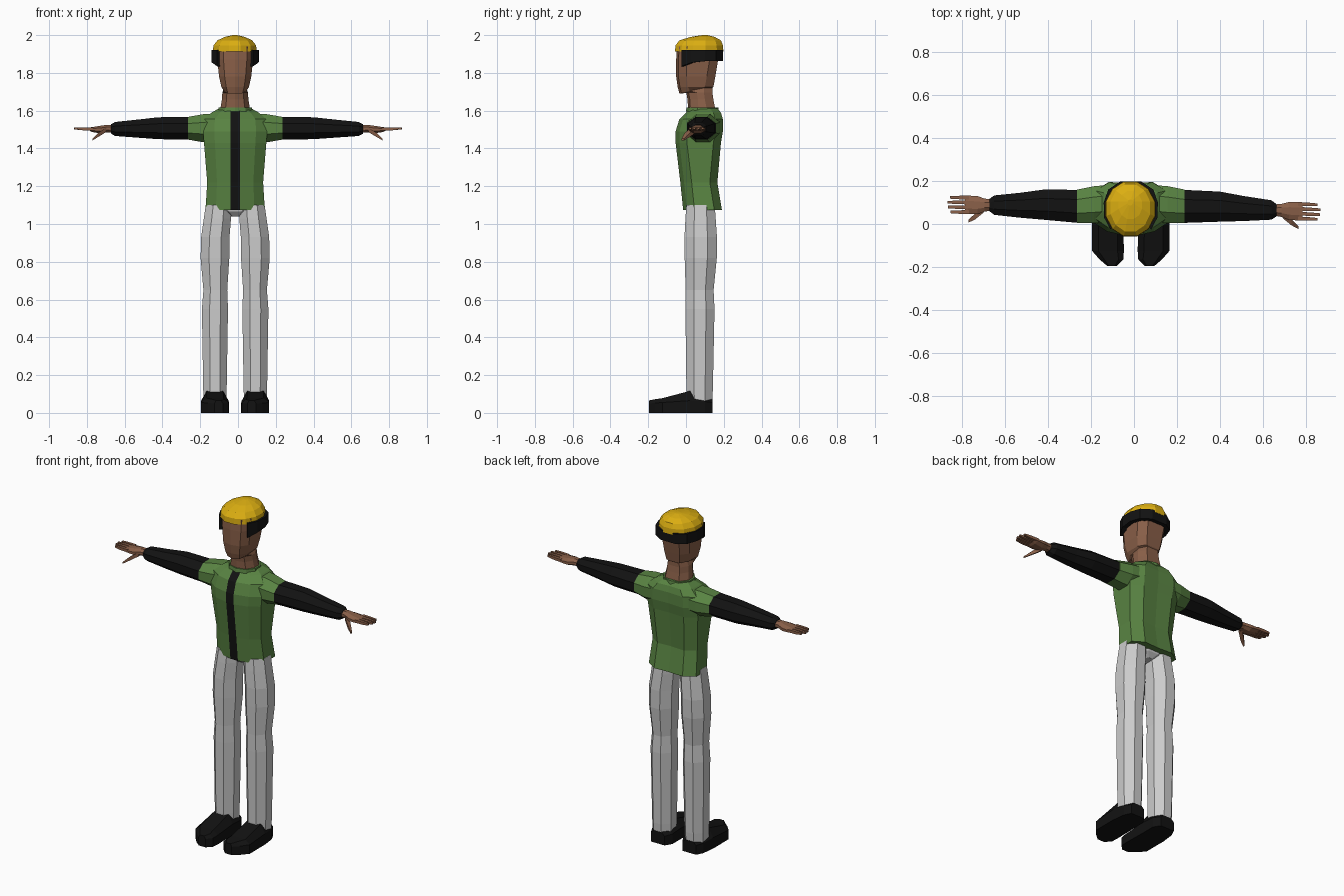
import bpy, bmesh, math
from mathutils import Vector

CX = -0.015  # symmetry line of the body


def mat(name, r, g, b):
    m = bpy.data.materials.new(name)
    m.diffuse_color = (r, g, b, 1)
    return m


GREEN = mat("green_cloth", 0.10, 0.23, 0.055)
BLACK = mat("black_cloth", 0.006, 0.006, 0.006)
SKIN = mat("skin", 0.25, 0.115, 0.065)
YELLOW = mat("yellow_cap", 0.72, 0.43, 0.006)


def loft(name, rings, mats=(), black_cols=()):
    """Skin a list of equal-length point rings and close both ends."""
    bm = bmesh.new()
    vs = [[bm.verts.new(p) for p in r] for r in rings]
    n = len(rings[0])
    for a, b in zip(vs, vs[1:]):
        for i in range(n):
            j = (i + 1) % n
            f = bm.faces.new((a[i], a[j], b[j], b[i]))
            f.material_index = 1 if i in black_cols else 0
    bm.faces.new(vs[0])
    bm.faces.new(vs[-1])
    bmesh.ops.recalc_face_normals(bm, faces=bm.faces)
    me = bpy.data.meshes.new(name)
    bm.to_mesh(me)
    bm.free()
    for m in mats:
        me.materials.append(m)
    ob = bpy.data.objects.new(name, me)
    bpy.context.collection.objects.link(ob)
    return ob


def oval(n, ru, rv):
    """Flat-sided oval whose flats touch the given radii."""
    k = 1 / math.cos(math.pi / n)
    return [(ru * k * math.cos((i + .5) * 2 * math.pi / n),
             rv * k * math.sin((i + .5) * 2 * math.pi / n)) for i in range(n)]


def zring(n, x, y, z, rx, ry):
    return [(x + u, y + v, z) for u, v in oval(n, rx, ry)]


def mirrored(half, z):
    """Full ring from right-hand half points (x offset, y)."""
    left = [(-x, y) for x, y in reversed(half) if x > 0]
    return [(CX + x, y, z) for x, y in half + left]


# Jacket body with a dark front stripe: z, half width, front y, back y
torso = []
for z, w, f, b in [(1.075, .157, -.015, .19), (1.22, .148, -.03, .166), (1.43, .165, -.055, .185),
                   (1.49, .17, -.055, .195), (1.555, .165, -.035, .195),
                   (1.59, .125, .0, .185), (1.612, .085, .02, .165)]:
    torso.append(mirrored([(.025, f), (w * .65, f + .02), (w, f + .06), (w, b - .04),
                           (w * .6, b), (0, b - .005)], z))
loft("jacket_body", torso, (GREEN, BLACK), (10,))
loft("collar", [zring(10, CX, .087, 1.595, .09, .083), zring(10, CX, .087, 1.618, .088, .08)], (GREEN,))

# Head and neck: z, half width, front y, back y
head = []
for z, w, f, b in [(1.59, .082, .012, .158), (1.66, .07, .008, .145), (1.695, .068, .002, .14),
                   (1.69, .06, -.035, .14), (1.725, .073, -.044, .145), (1.78, .085, -.052, .155),
                   (1.87, .095, -.052, .17), (1.94, .098, -.048, .175)]:
    r = mirrored([(0, f), (w * .65, f + .012), (w, f + .055), (w, b - .045), (w * .6, b)], z)
    if z == 1.69:  # keep the jaw corners above the chin
        r = [(x, y, z + min(.03, max(0, y + .03) * .3)) for x, y, z in r]
    head.append(r)
loft("head", head, (SKIN,))

# Hair band wrapping the sides and back
path = [(.095, -.025, 1.835), (.124, .03, 1.855), (.126, .1, 1.862), (.105, .16, 1.862), (.05, .197, 1.862)]
path = path + [(-x, y, z) for x, y, z in reversed(path)]
band = []
for x, y, z in path:
    ix, iy = x * .8, .08 + (y - .08) * .8
    band.append([(CX + x, y, z), (CX + x, y, 1.922), (CX + ix, iy, 1.922), (CX + ix, iy, z)])
loft("hair_band", band, (BLACK,))

# Cap: z, centre y, half width, half length
loft("cap", [zring(12, CX - .002, cy, z, rx, ry) for z, cy, rx, ry in
             [(1.912, .07, .116, .128), (1.945, .07, .113, .126), (1.972, .075, .092, .11),
              (1.99, .088, .055, .065), (2.0, .1, .012, .014)]], (YELLOW,))

# Pelvis between the legs
loft("pelvis", [zring(8, CX, .08, z, rx, ry) for z, rx, ry in
                [(1.04, .025, .04), (1.065, .08, .065), (1.12, .145, .08)]])

for s, side in ((-1, "right"), (1, "left")):
    # Trouser leg: z, centre offset, half width, centre y, half depth
    loft(side + "_trouser_leg", [zring(8, CX + s * c, y, z, rx, ry) for z, c, rx, y, ry in
         [(.06, .107, .06, .072, .066), (.12, .107, .062, .072, .07), (.55, .107, .069, .074, .077),
          (.65, .105, .063, .072, .074), (.82, .107, .076, .078, .085), (.93, .105, .075, .078, .086),
          (1.03, .094, .072, .077, .08), (1.10, .088, .068, .077, .075)]])

    # Shoe: y, inner x, outer x, side height, top height
    shoe = []
    for y, a, b, h, t in [(-.195, .065, .11, .05, .066), (-.165, .035, .145, .052, .072),
                          (-.125, .032, .18, .055, .078), (.02, .035, .18, .065, .116),
                          (.10, .035, .17, .06, .09), (.14, .06, .15, .055, .072)]:
        m = (b - a) * .2
        shoe.append([(CX + s * x, y, z) for x, z in
                     [(a, 0), (b, 0), (b, h), (b - m, t), (a + m, t), (a, h)]])
    loft(side + "_shoe", shoe, (BLACK,))

    def arm(d, y, z):
        """Arm space to model space, with each arm's slight drift."""
        t = max(0, d - .25)
        return (CX + s * d + t * .024, y + t * (-.045 if s > 0 else .012), z)

    def xring(n, d, y, z, ry, rz):
        return [arm(d, y + u, z + v) for u, v in oval(n, ry, rz)]

    # Short green sleeve and long dark sleeve
    loft(side + "_shoulder", [xring(8, *p) for p in
         [(.09, .097, 1.515, .085, .07), (.17, .09, 1.507, .086, .074), (.25, .082, 1.507, .078, .06)]], (GREEN,))
    loft(side + "_sleeve", [xring(8, *p) for p in
         [(.24, .082, 1.507, .077, .06), (.41, .088, 1.507, .07, .058), (.52, .084, 1.505, .058, .048),
          (.645, .083, 1.503, .045, .037), (.668, .083, 1.503, .028, .024)]], (BLACK,))

    # Hand
    loft(side + "_palm", [xring(8, *p) for p in
         [(.655, .083, 1.504, .026, .02), (.69, .083, 1.505, .03, .02), (.725, .082, 1.5, .042, .02),
          (.77, .083, 1.5, .043, .013), (.785, .083, 1.503, .04, .008)]], (SKIN,))
    for i, tip in enumerate((.853, .866, .868, .855)):
        y = .049 + i * .0225
        loft(f"{side}_finger_{i + 1}", [xring(4, *p) for p in
             [(.765, y, 1.503, .009, .008), (.82, y, 1.504, .008, .008), (tip, y, 1.506, .006, .005)]], (SKIN,))
    loft(side + "_thumb", [xring(4, *p) for p in
         [(.695, .062, 1.498, .014, .012), (.735, .03, 1.473, .014, .011), (.768, .006, 1.447, .006, .005)]], (SKIN,))
